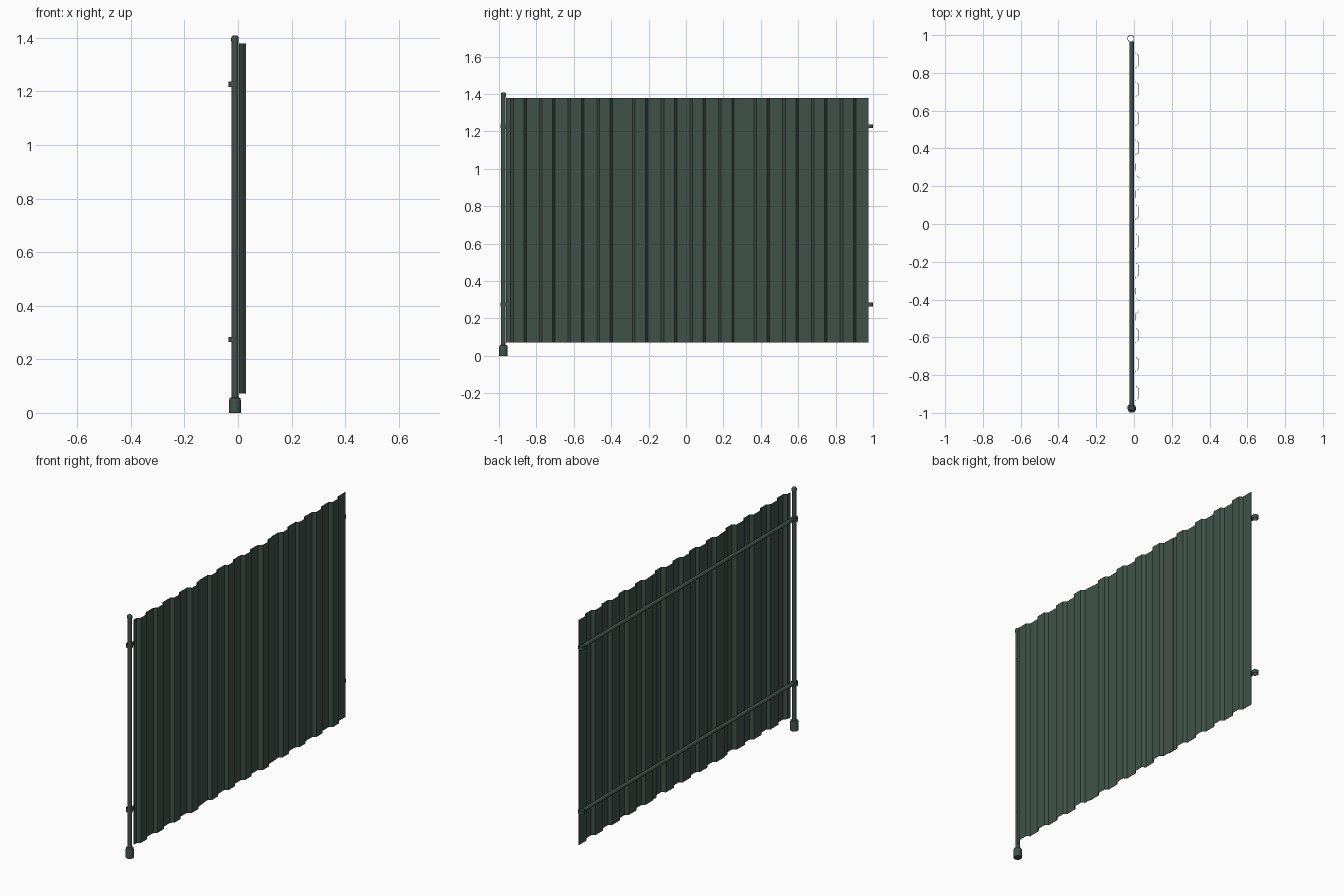
import bpy, bmesh, math
from mathutils import Matrix

if "Cube" in bpy.data.objects:
    bpy.data.objects.remove(bpy.data.objects["Cube"])

green = bpy.data.materials.new("dark green paint")
green.diffuse_color = (0.050, 0.083, 0.066, 1)
green.use_nodes = True
green.node_tree.nodes["Principled BSDF"].inputs["Base Color"].default_value = green.diffuse_color


def finish(name, bm, smooth=False):
    bmesh.ops.recalc_face_normals(bm, faces=bm.faces)
    me = bpy.data.meshes.new(name)
    bm.to_mesh(me)
    bm.free()
    me.materials.append(green)
    ob = bpy.data.objects.new(name, me)
    bpy.context.collection.objects.link(ob)
    if smooth:
        bpy.ops.object.select_all(action='DESELECT')
        ob.select_set(True)
        bpy.context.view_layer.objects.active = ob
        bpy.ops.object.shade_smooth_by_angle(angle=math.radians(35))
    return ob


def lathe(name, profile, center, n=16, closed=False, rot=None):
    """Revolve (radius, height) points about a local z axis."""
    bm = bmesh.new()
    rings = [[bm.verts.new((r * math.cos(2 * math.pi * i / n),
                            r * math.sin(2 * math.pi * i / n), h))
              for i in range(n)] for r, h in profile]
    pairs = list(zip(rings, rings[1:]))
    if closed:
        pairs.append((rings[-1], rings[0]))
    for a, b in pairs:
        for i in range(n):
            j = (i + 1) % n
            bm.faces.new((a[i], a[j], b[j], b[i]))
    if not closed:
        bm.faces.new(rings[0])
        bm.faces.new(rings[-1])
    m = Matrix.Translation(center)
    if rot:
        m = m @ rot
    bm.transform(m)
    return finish(name, bm, True)


# post with rounded cap, and socket foot
PX, PY = -0.0115, -0.9765
lathe("post", [(0.0125, 0.03), (0.0125, 1.388)], (PX, PY, 0))
lathe("post_cap", [(0.0137, 1.386), (0.0137, 1.400), (0.011, 1.406), (0.006, 1.409)], (PX, PY, 0))
lathe("post_foot", [(0.0225, 0), (0.0225, 0.045), (0.020, 0.055), (0.0125, 0.058)], (PX, PY, 0))

# two rails, each with an open collar at both ends
along_y = Matrix.Rotation(-math.pi / 2, 4, 'X')
for label, z in (("lower", 0.274), ("upper", 1.227)):
    lathe(label + "_rail", [(0.0115, -0.965), (0.0115, 0.965)], (-0.0125, 0, z), 16, rot=along_y)
    for end, y in (("near", -0.972), ("far", 0.982)):
        lathe(f"{label}_{end}_collar",
              [(0.0185, -0.010), (0.0185, 0.010), (0.0160, 0.010), (0.0160, -0.010)],
              (-0.017, y, z), 20, closed=True)


# corrugated sheets: four ridges each, the last one lifted over its neighbour
def sheet(name, y0, y1, first, lift):
    pts = [(0.005, y0)]
    for k in range(4):
        d = first + 0.1535 * k
        up = lift if k == 3 else 0
        pts += [(0.005 + up * 0.3, d - 0.076), (0.0225 + up, d - 0.062),
                (0.0225 + up, d - 0.006), (0.005 + up, d + 0.007)]
    pts.append((0.005 + lift * 0.5, y1))
    bm = bmesh.new()
    low = [bm.verts.new((x, y, 0.072)) for x, y in pts]
    top = [bm.verts.new((x, y, 1.378)) for x, y in pts]
    for i in range(len(pts) - 1):
        bm.faces.new((low[i], low[i + 1], top[i + 1], top[i]))
    ob = finish(name, bm)
    mod = ob.modifiers.new("thickness", 'SOLIDIFY')
    mod.thickness = 0.0015
    mod.offset = 0


sheet("near_sheet", -0.963, -0.326, -0.861, 0.006)
sheet("middle_sheet", -0.360, 0.335, -0.210, 0.006)
sheet("far_sheet", 0.300, 0.976, 0.440, 0)
